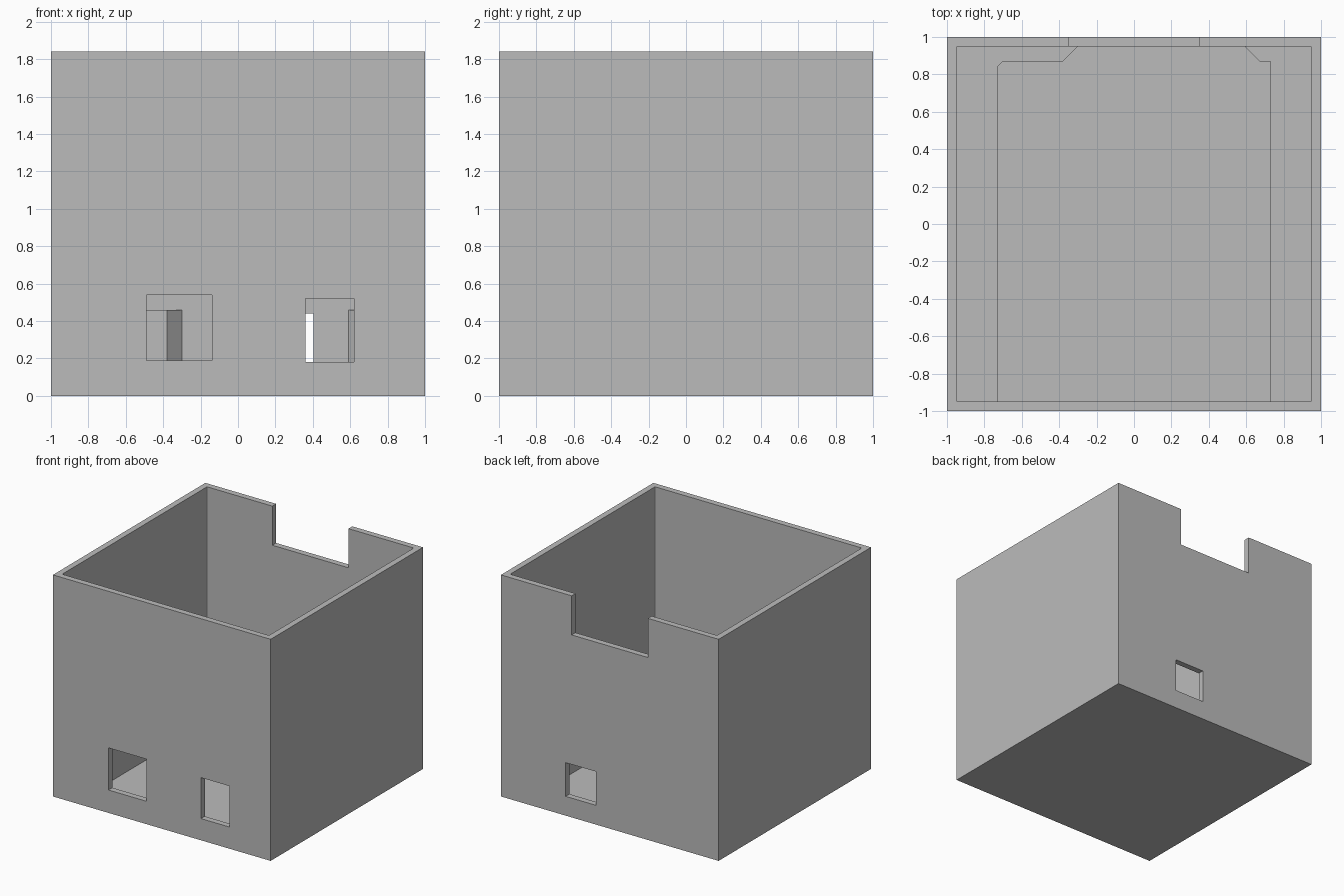
import bpy
import bmesh

cube = bpy.data.objects.get("Cube")
if cube:
    bpy.data.objects.remove(cube, do_unlink=True)

HEIGHT = 1.84
INNER = 0.95        # half width of the cavity
FLOOR = 0.055
LEDGE_TOP = 0.46
BURY = 0.97         # ledges reach a little into the walls

grey = bpy.data.materials.new("plain grey")
grey.use_nodes = True
colour = (0.5, 0.5, 0.5, 1)
grey.diffuse_color = colour
grey.node_tree.nodes["Principled BSDF"].inputs["Base Color"].default_value = colour


def prism(name, outline, z0, z1, corner=0):
    """Extrude a plan outline from z0 to z1, optionally rounding its upright edges."""
    bm = bmesh.new()
    base = bm.faces.new([bm.verts.new((x, y, z0)) for x, y in outline])
    top = bmesh.ops.extrude_face_region(bm, geom=[base])["geom"]
    verts = [v for v in top if isinstance(v, bmesh.types.BMVert)]
    bmesh.ops.translate(bm, verts=verts, vec=(0, 0, z1 - z0))
    if corner:
        upright = [e for e in bm.edges
                   if abs(e.verts[0].co.z - e.verts[1].co.z) > 0.01]
        bmesh.ops.bevel(bm, geom=upright, offset=corner, segments=2,
                        profile=0.5, affect="EDGES")
    bmesh.ops.recalc_face_normals(bm, faces=bm.faces)
    mesh = bpy.data.meshes.new(name)
    bm.to_mesh(mesh)
    bm.free()
    mesh.materials.append(grey)
    obj = bpy.data.objects.new(name, mesh)
    bpy.context.collection.objects.link(obj)
    return obj


def box(name, x0, x1, y0, y1, z0, z1, corner=0):
    return prism(name, [(x0, y0), (x1, y0), (x1, y1), (x0, y1)], z0, z1, corner)


# Open-topped case with the cavity, wall openings and rear notch cut out
case = box("case", -1, 1, -1, 1, 0, HEIGHT)
cutters = [
    box("cavity", -INNER, INNER, -INNER, INNER, FLOOR, 2, 0.01),
    box("large_front_opening", -0.49, -0.14, -1.1, -0.8, 0.19, 0.54),
    box("small_front_opening", 0.36, 0.62, -1.1, -0.8, 0.18, 0.52),
    box("rear_opening", 0.125, 0.405, 0.8, 1.1, 0.16, 0.44),
    box("rear_notch", -0.35, 0.35, 0.8, 1.1, 1.515, 2),
]
for cutter in cutters:
    cut = case.modifiers.new(cutter.name, "BOOLEAN")
    cut.operation = "DIFFERENCE"
    cut.solver = "EXACT"
    cut.object = cutter
bpy.context.view_layer.objects.active = case
for cutter in cutters:
    bpy.ops.object.modifier_apply(modifier=cutter.name)
    bpy.data.objects.remove(cutter, do_unlink=True)

# Ledges along the side walls, turning the rear corners with angled ends
prism("right_ledge", [(-BURY, -BURY), (-0.73, -BURY), (-0.73, 0.84), (-0.70, 0.87),
                      (-0.38, 0.87), (-0.30, INNER), (-0.30, BURY), (-BURY, BURY)],
      FLOOR - 0.02, LEDGE_TOP)
prism("left_ledge", [(BURY, -BURY), (0.73, -BURY), (0.73, 0.87), (0.67, 0.87),
                     (0.59, INNER), (0.59, BURY), (BURY, BURY)],
      FLOOR - 0.02, LEDGE_TOP)
